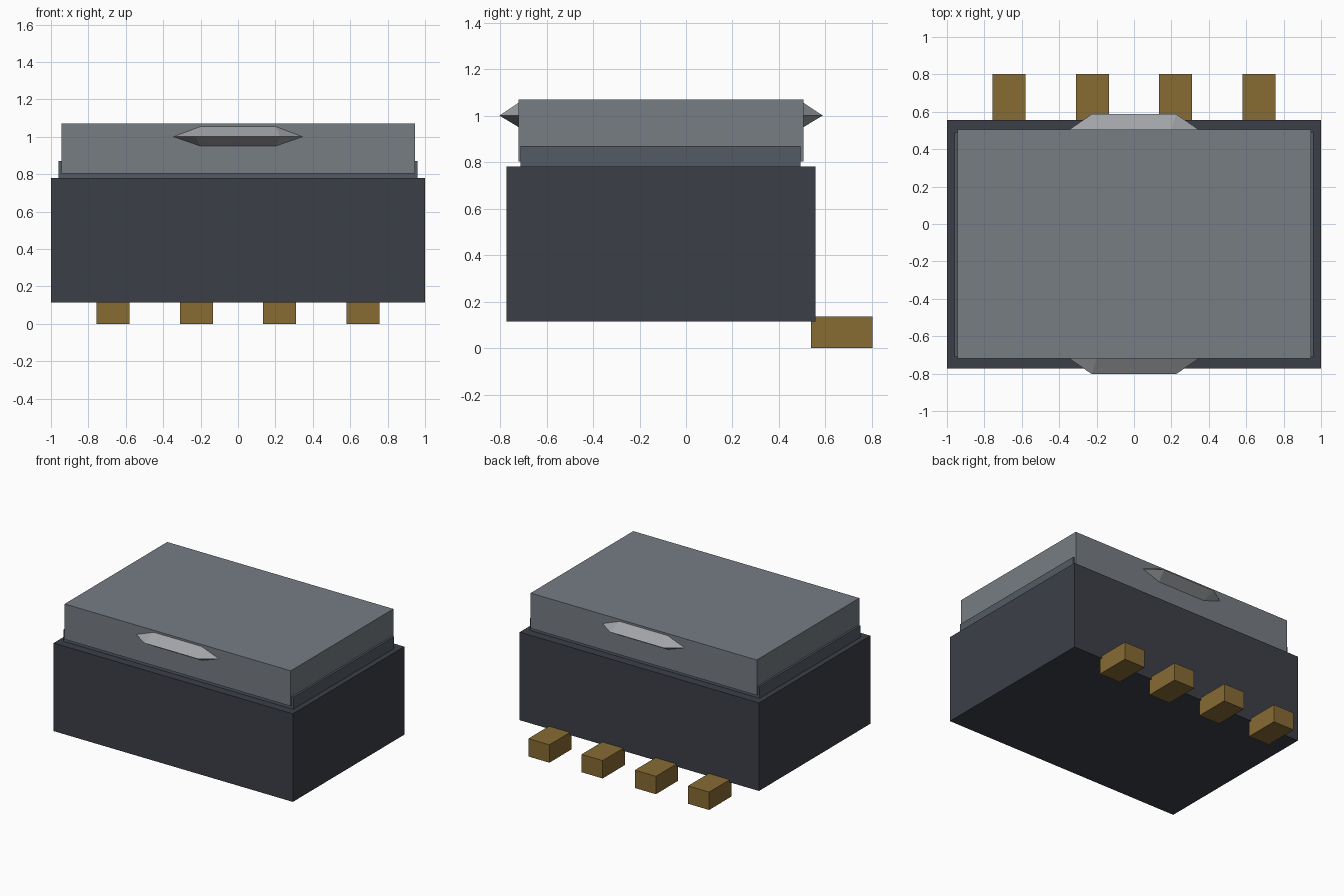
import bpy
import bmesh

if "Cube" in bpy.data.objects:
    bpy.data.objects.remove(bpy.data.objects["Cube"])


def material(name, rgb):
    mat = bpy.data.materials.new(name)
    # convert display colour to linear
    mat.diffuse_color = (*[(c / 255) ** 2.2 for c in rgb], 1)
    mat.use_nodes = True
    mat.node_tree.nodes["Principled BSDF"].inputs["Base Color"].default_value = mat.diffuse_color
    return mat


def finish(bm, name, mat):
    bmesh.ops.recalc_face_normals(bm, faces=bm.faces)
    mesh = bpy.data.meshes.new(name)
    bm.to_mesh(mesh)
    bm.free()
    mesh.materials.append(mat)
    obj = bpy.data.objects.new(name, mesh)
    bpy.context.collection.objects.link(obj)
    return obj


def box(name, lo, hi, mat):
    bm = bmesh.new()
    bmesh.ops.create_cube(bm, size=1)
    for v in bm.verts:
        v.co = [(a + b) / 2 + c * (b - a) for a, b, c in zip(lo, hi, v.co)]
    return finish(bm, name, mat)


def grip(name, y_base, y_tip, mat):
    # hexagonal base tapering to a horizontal ridge
    bm = bmesh.new()
    base = [(-0.345, 1.0), (-0.2, 1.055), (0.2, 1.055),
            (0.345, 1.0), (0.2, 0.95), (-0.2, 0.95)]
    for x, z in base:
        bm.verts.new((x, y_base, z))
    for x in (-0.225, 0.225):
        bm.verts.new((x, y_tip, 1.0))
    bmesh.ops.convex_hull(bm, input=bm.verts)
    bmesh.ops.dissolve_limit(bm, angle_limit=0.02, verts=bm.verts, edges=bm.edges)
    return finish(bm, name, mat)


dark = material("dark_plastic", (62, 65, 73))
slate = material("slate", (84, 91, 100))
grey = material("lid_grey", (118, 124, 131))
light = material("grip_grey", (160, 162, 166))
brass = material("brass", (134, 106, 54))

# Main housing, inner collar and raised lid
box("housing", (-1, -0.773, 0.115), (1, 0.557, 0.78), dark)
box("collar", (-0.96, -0.711, 0.77), (0.96, 0.493, 0.87), slate)
box("lid", (-0.945, -0.72, 0.803), (0.945, 0.505, 1.07), grey)

# Finger grips on the front and back of the lid
grip("front_grip", -0.72, -0.803, light)
grip("back_grip", 0.505, 0.588, light)

# Row of contact pins under the back edge
for i in range(4):
    x = (i - 1.5) * 0.445
    box(f"contact_pin_{i + 1}", (x - 0.088, 0.538, 0), (x + 0.088, 0.803, 0.135), brass)
